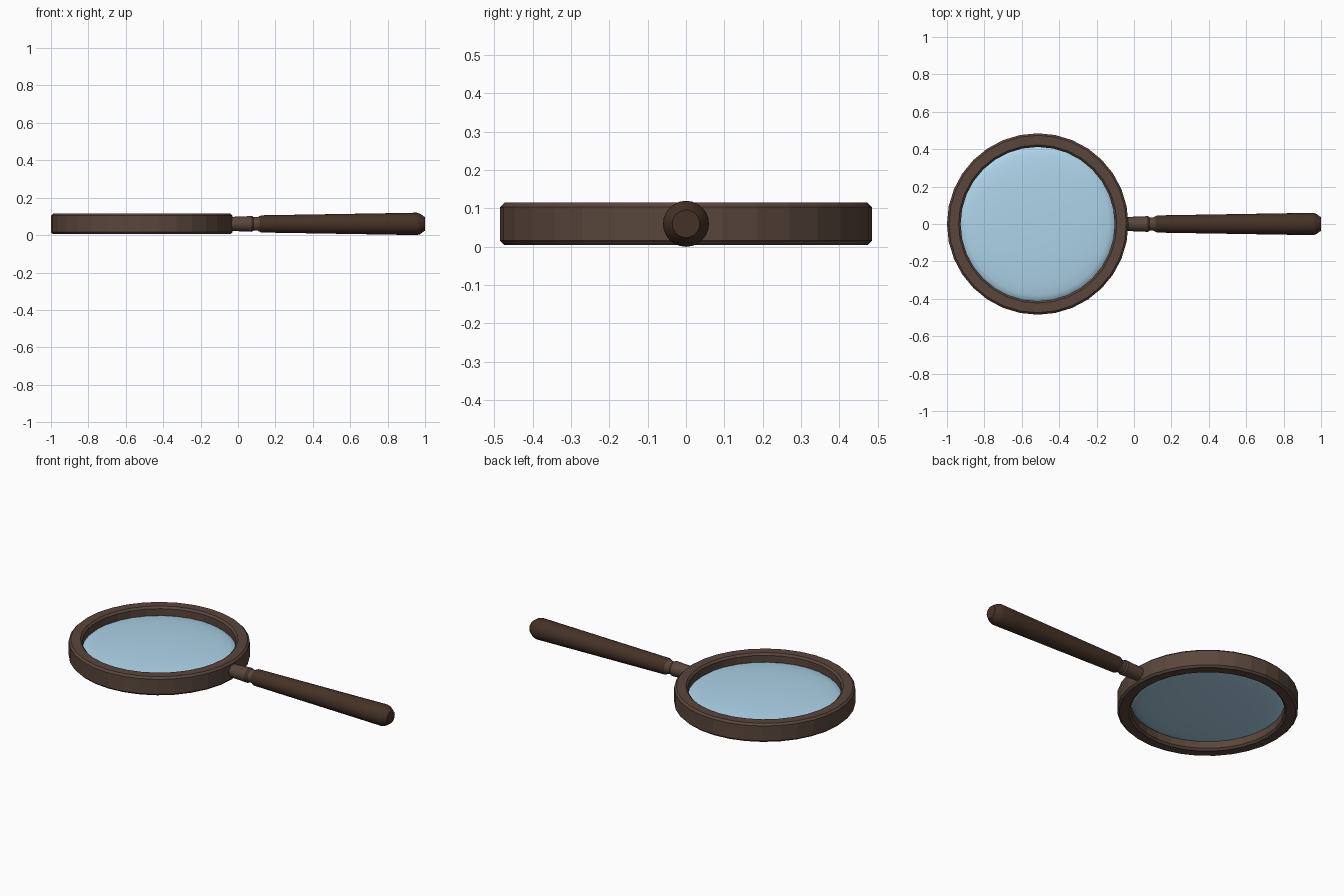
import bpy, math
from mathutils import Matrix

if "Cube" in bpy.data.objects:
    bpy.data.objects.remove(bpy.data.objects["Cube"])

ZC = 0.06      # height of the shared centre plane
CX = -0.515    # centre of the lens head


def material(name, color):
    m = bpy.data.materials.new(name)
    m.diffuse_color = color
    m.use_nodes = True
    m.node_tree.nodes["Principled BSDF"].inputs["Base Color"].default_value = m.diffuse_color
    return m


def lathe(name, profile, segs, mat, matrix, closed=False, smooth=None):
    """Revolve (radius, height) points around local z; radius 0 makes a pole."""
    verts, rings, faces = [], [], []
    for r, h in profile:
        n = 1 if r == 0 else segs
        rings.append([len(verts) + i for i in range(n)])
        for i in range(n):
            a = 2 * math.pi * i / segs
            verts.append((r * math.cos(a), r * math.sin(a), h))
    pairs = list(zip(rings, rings[1:]))
    if closed:
        pairs.append((rings[-1], rings[0]))
    for a, b in pairs:
        for i in range(segs):
            j = (i + 1) % segs
            quad = [a[i % len(a)], a[j % len(a)], b[j % len(b)], b[i % len(b)]]
            faces.append(list(dict.fromkeys(quad)))
    me = bpy.data.meshes.new(name)
    me.from_pydata(verts, [], faces)
    me.transform(matrix)
    me.materials.append(mat)
    ob = bpy.data.objects.new(name, me)
    bpy.context.collection.objects.link(ob)
    if smooth:
        bpy.ops.object.select_all(action='DESELECT')
        ob.select_set(True)
        bpy.context.view_layer.objects.active = ob
        bpy.ops.object.shade_smooth_by_angle(angle=math.radians(smooth))
    return ob


frame_mat = material("frame_brown", (0.10, 0.062, 0.045, 1))
handle_mat = material("handle_brown", (0.06, 0.032, 0.02, 1))
glass_mat = material("glass_blue", (0.42, 0.66, 0.82, 0.8))
head = Matrix.Translation((CX, 0, ZC))
along_x = Matrix.Translation((0, 0, ZC)) @ Matrix.Rotation(math.pi / 2, 4, 'Y')

# Round frame with bevelled corners
ro, ri, h, b = 0.485, 0.412, 0.055, 0.011
lathe("lens_frame", [(ri, -h + b), (ri + b, -h), (ro - b, -h), (ro, -h + b),
                     (ro, h - b), (ro - b, h), (ri + b, h), (ri, h - b)],
      32, frame_mat, head, closed=True)

# Double-convex glass
N, R, BULGE = 8, 0.413, 0.035
lower = [(R * math.sin(t), -BULGE * math.cos(t))
         for t in (math.pi / 2 * i / N for i in range(N + 1))]
upper = [(r, -z) for r, z in reversed(lower[:-1])]
lathe("glass_lens", lower + upper, 32, glass_mat, head, smooth=40)

# Neck joining the frame to the handle
lathe("neck", [(0, -0.05), (0.037, -0.05), (0.042, 0.075), (0.036, 0.083),
               (0.036, 0.105), (0.041, 0.113), (0.041, 0.125), (0, 0.125)],
      24, frame_mat, along_x, smooth=20)

# Tapered handle with rounded end
lathe("handle", [(0, 0.115), (0.041, 0.115), (0.046, 0.123), (0.058, 0.85),
                 (0.06, 0.955), (0.055, 0.973), (0.036, 1.0), (0, 1.0)],
      24, handle_mat, along_x, smooth=20)
